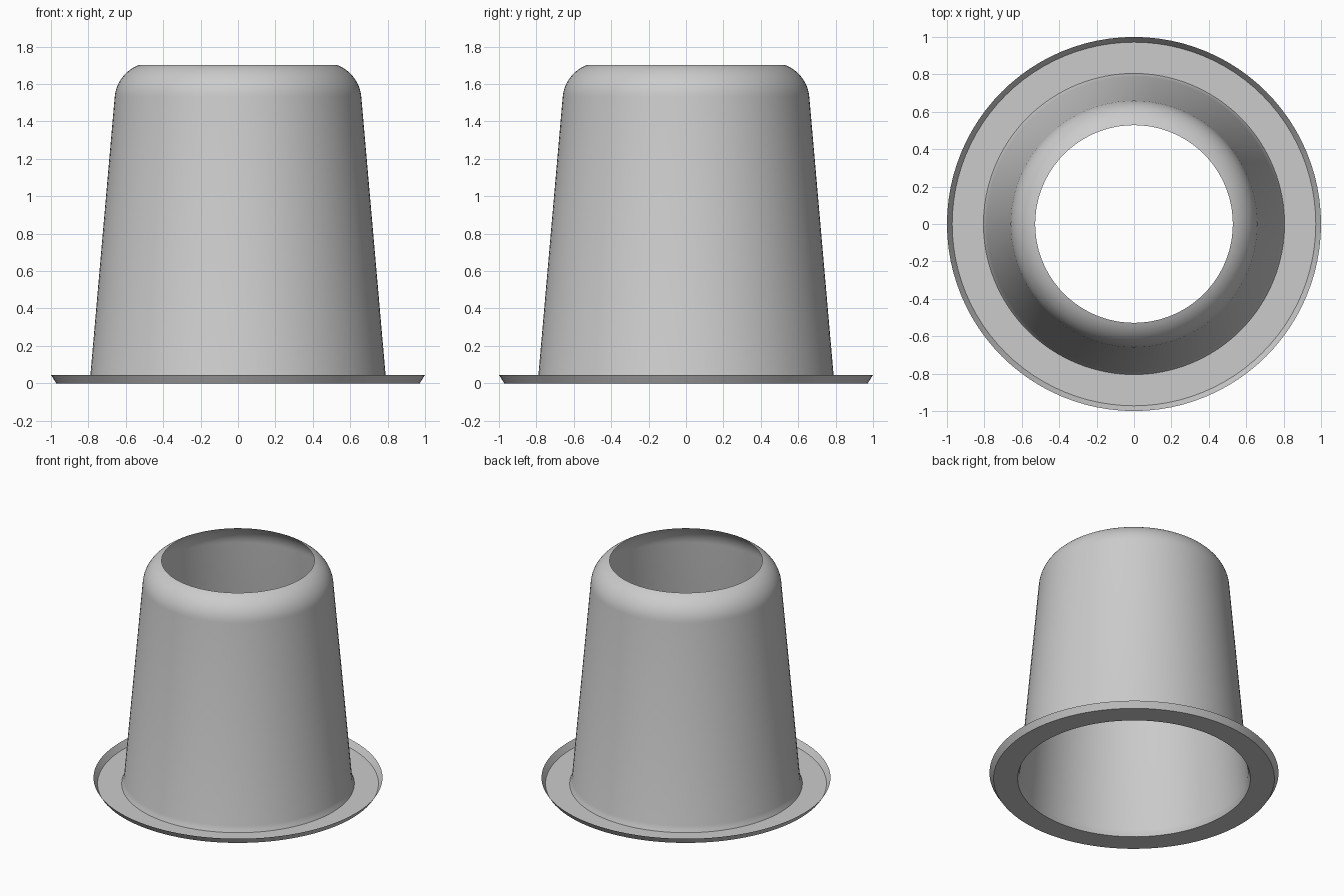
import bpy, bmesh
from math import sin, cos, pi, radians

SIDES = 96

cube = bpy.data.objects.get("Cube")
if cube:
    bpy.data.objects.remove(cube, do_unlink=True)

# Plain grey sheet material
grey = bpy.data.materials.new("light_grey")
grey.use_nodes = True
colour = (0.6, 0.6, 0.6, 1)
grey.diffuse_color = colour
grey.node_tree.nodes["Principled BSDF"].inputs["Base Color"].default_value = colour


def revolve(name, profile):
    """Turn an open (radius, height) profile around z into a thin sheet."""
    bm = bmesh.new()
    rings = [[bm.verts.new((r * cos(2 * pi * j / SIDES), r * sin(2 * pi * j / SIDES), z))
              for j in range(SIDES)] for r, z in profile]
    for low, high in zip(rings, rings[1:]):
        for j in range(SIDES):
            k = (j + 1) % SIDES
            bm.faces.new((low[j], low[k], high[k], high[j]))
    mesh = bpy.data.meshes.new(name)
    bm.to_mesh(mesh)
    bm.free()
    mesh.materials.append(grey)
    obj = bpy.data.objects.new(name, mesh)
    bpy.context.collection.objects.link(obj)
    bpy.ops.object.select_all(action='DESELECT')
    obj.select_set(True)
    bpy.context.view_layer.objects.active = obj
    bpy.ops.object.shade_smooth_by_angle(angle=radians(40))
    return obj


# Tapered sleeve: small flare at the foot, straight wall, rounded open shoulder
foot = [(0.805, 0), (0.797, 0.02), (0.789, 0.045)]
arc_r, arc_z, radius = 0.46, 1.514, 0.2
shoulder = []
for i in range(13):
    a = radians(5 + 65 * i / 12)
    shoulder.append((arc_r + radius * cos(a), arc_z + radius * sin(a)))
revolve("tapered_sleeve", foot + shoulder)

# Flat base flange with an upturned, outward-leaning lip
revolve("base_flange", [(1, 0.045), (0.972, 0), (0.805, 0)])
